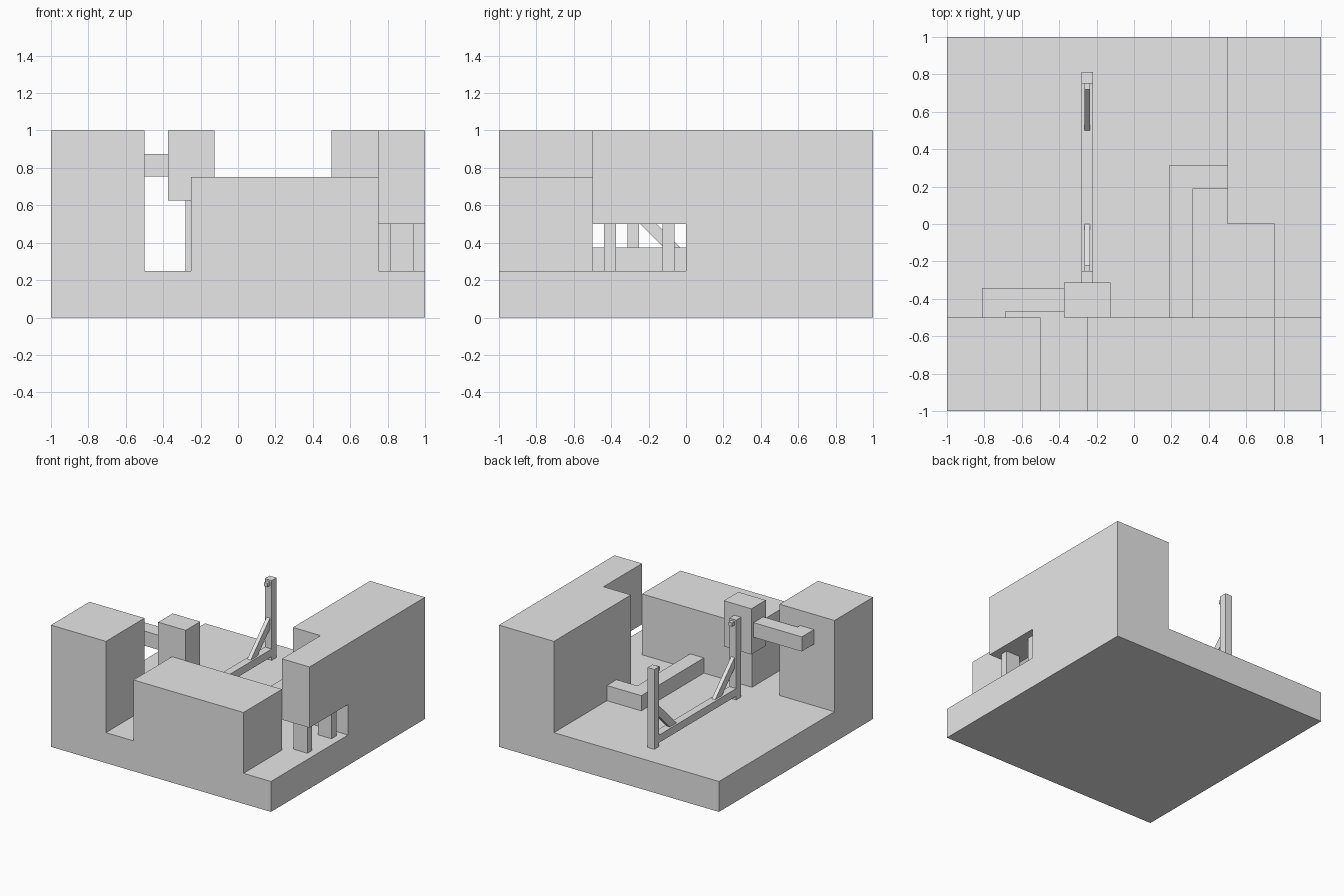
import bpy
import bmesh

default = bpy.data.objects.get("Cube")
if default:
    bpy.data.objects.remove(default, do_unlink=True)

grey = bpy.data.materials.new("plain_grey")
grey.use_nodes = True
COLOR = (0.8, 0.8, 0.8, 1)
grey.diffuse_color = COLOR
grey.node_tree.nodes["Principled BSDF"].inputs["Base Color"].default_value = COLOR


def prism(name, outline, axis, low, high):
    """Extrude a flat outline along one axis (0 = x, 1 = y, 2 = z)."""
    def place(point, level):
        co = list(point)
        co.insert(axis, level)
        return co

    bm = bmesh.new()
    face = bm.faces.new([bm.verts.new(place(p, low)) for p in outline])
    moved = bmesh.ops.extrude_face_region(bm, geom=[face])["geom"]
    for v in moved:
        if isinstance(v, bmesh.types.BMVert):
            v.co[axis] = high
    bmesh.ops.recalc_face_normals(bm, faces=bm.faces)
    mesh = bpy.data.meshes.new(name)
    bm.to_mesh(mesh)
    bm.free()
    mesh.materials.append(grey)
    obj = bpy.data.objects.new(name, mesh)
    bpy.context.collection.objects.link(obj)
    return obj


def box(name, x, y, z):
    outline = [(x[0], y[0]), (x[1], y[0]), (x[1], y[1]), (x[0], y[1])]
    return prism(name, outline, 2, *z)


FLOOR = 0.25

# Floor and the big masonry blocks
box("floor_slab", (-1, 1), (-1, 1), (0, FLOOR))
box("corner_tower", (-1, -0.5), (-1, -0.5), (FLOOR, 1))
box("front_block", (-0.25, 0.75), (-1, -0.5), (FLOOR, 0.75))

# Side wall with an overhang above the low opening
wall_profile = [(0, FLOOR), (1, FLOOR), (1, 1), (-0.5, 1), (-0.5, 0.5), (0, 0.5)]
prism("side_wall", wall_profile, 0, 0.75, 1)
box("side_wall_inner", (0.5, 0.75), (0, 1), (FLOOR, 1))

# Posts holding up the overhang
for i, y in enumerate((-0.4375, -0.125)):
    box(f"overhang_post_{i + 1}", (0.8125, 0.9375), (y, y + 0.0625), (FLOOR, 0.5))

# Low L-shaped kerb on the floor
kerb_plan = [(0.1875, -0.5), (0.3125, -0.5), (0.3125, 0.1875),
             (0.5, 0.1875), (0.5, 0.3125), (0.1875, 0.3125)]
prism("floor_kerb", kerb_plan, 2, FLOOR, 0.375)

# Hanging block and the bent beam joining it to the tower
box("hanging_block", (-0.375, -0.125), (-0.5, -0.3125), (0.625, 1))
beam_plan = [(-0.8125, -0.5), (-0.6875, -0.5), (-0.6875, -0.4675),
             (-0.375, -0.4675), (-0.375, -0.3425), (-0.8125, -0.3425)]
prism("bent_beam", beam_plan, 2, 0.755, 0.875)

# Timber frame: rail, then a post, brace and peg at each end
FRAME_X = (-0.2813, -0.2187)
THIN_X = (-0.2656, -0.2344)
MID_Y = 0.25
RAIL_TOP = 0.344
box("frame_rail", FRAME_X, (-0.25, 0.75), (0.281, RAIL_TOP))
for side, label in ((-1, "front"), (1, "rear")):
    inner = MID_Y + side * 0.5
    outer = inner + side * 0.0625
    tip = inner - side * 0.031
    box(f"{label}_frame_post", FRAME_X, sorted((inner, outer)), (FLOOR, 0.906))
    box(f"{label}_frame_peg", THIN_X, sorted((inner, tip)), (0.86, 0.891))
    brace = [(inner, RAIL_TOP + 0.25), (inner - side * 0.25, RAIL_TOP),
             (inner - side * 0.162, RAIL_TOP), (inner, RAIL_TOP + 0.162)]
    prism(f"{label}_frame_brace", brace, 0, *THIN_X)
